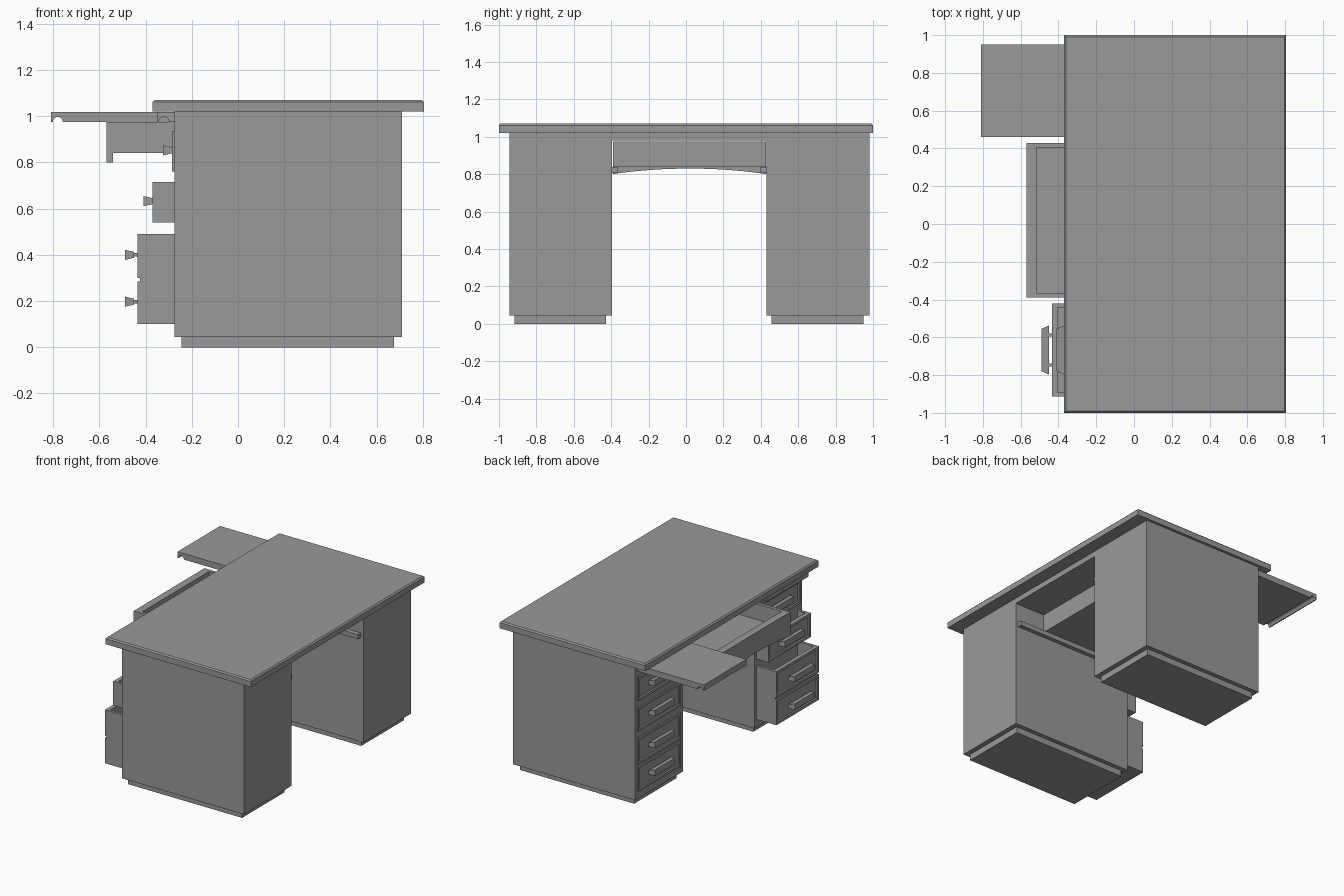
import bpy, bmesh, math

cube = bpy.data.objects.get("Cube")
if cube:
    bpy.data.objects.remove(cube, do_unlink=True)

grey = bpy.data.materials.new("desk_grey")
grey.use_nodes = True
COLOUR = (0.32, 0.32, 0.32, 1)
grey.diffuse_color = COLOUR
grey.node_tree.nodes["Principled BSDF"].inputs["Base Color"].default_value = COLOUR


def finish(name, bm):
    bmesh.ops.recalc_face_normals(bm, faces=bm.faces[:])
    mesh = bpy.data.meshes.new(name)
    bm.to_mesh(mesh)
    bm.free()
    mesh.materials.append(grey)
    obj = bpy.data.objects.new(name, mesh)
    bpy.context.collection.objects.link(obj)
    return obj


def box_mesh(x, y, z):
    bm = bmesh.new()
    bmesh.ops.create_cube(bm, size=1)
    for v in bm.verts:
        v.co = [r[0] if c < 0 else r[1] for c, r in zip(v.co, (x, y, z))]
    bm.normal_update()
    return bm


def box(name, x, y, z):
    return finish(name, box_mesh(x, y, z))


def side(bm, axis, sign):
    return max(bm.faces, key=lambda f: f.calc_center_median()[axis] * sign)


def prism(name, points, axis, start, end):
    """Extrude a 2D outline along x (axis 0) or y (axis 1)."""
    bm = bmesh.new()
    place = (lambda a, b: (start, a, b)) if axis == 0 else (lambda a, b: (a, start, b))
    face = bm.faces.new([bm.verts.new(place(a, b)) for a, b in points])
    grown = bmesh.ops.extrude_face_region(bm, geom=[face])["geom"]
    for v in grown:
        if isinstance(v, bmesh.types.BMVert):
            v.co[axis] = end
    return finish(name, bm)


def tray(name, x, y, z, wall):
    """Open-topped drawer box."""
    bm = box_mesh(x, y, z)
    top = side(bm, 2, 1)
    bmesh.ops.inset_region(bm, faces=[top], thickness=wall)
    inner = bmesh.ops.extrude_discrete_faces(bm, faces=[top])["faces"][0]
    for v in inner.verts:
        v.co.z = z[0] + 0.02
    return finish(name, bm)


def panel_front(name, x, y, z):
    """Drawer front with a sunken panel on its -x face."""
    bm = box_mesh(x, y, z)
    front = side(bm, 0, -1)
    bmesh.ops.inset_region(bm, faces=[front], thickness=0.025)
    bmesh.ops.inset_region(bm, faces=[front], thickness=0.008, depth=-0.007)
    return finish(name, bm)


def handle(name, x, y, z):
    """Bar pull, taller but shorter in length towards its outer face."""
    bm = box_mesh((x - 0.04, x), (y - 0.13, y + 0.13), (z - 0.013, z + 0.013))
    for v in side(bm, 0, -1).verts:
        v.co.y = y + math.copysign(0.112, v.co.y - y)
        v.co.z = z + math.copysign(0.022, v.co.z - z)
    finish(name, bm)
    for s in (-1, 1):
        box(name + "_post", (x - 0.005, x + 0.025), (y + s * 0.08 - 0.008, y + s * 0.08 + 0.008),
            (z - 0.008, z + 0.008))


# Tabletop with a small chamfer round its upper edge
bm = box_mesh((-0.37, 0.805), (-1, 1), (1.02, 1.07))
bmesh.ops.bevel(bm, geom=list(side(bm, 2, 1).edges), offset=0.009, segments=1, affect="EDGES")
finish("tabletop", bm)

# Two pedestals joined by the panel under the top
RIGHT, LEFT = (-0.945, -0.395), (0.43, 0.98)
prism("carcass", [(RIGHT[0], 0.045), (RIGHT[1], 0.045), (RIGHT[1], 0.98), (LEFT[0], 0.98),
                  (LEFT[0], 0.045), (LEFT[1], 0.045), (LEFT[1], 1.02), (RIGHT[0], 1.02)],
      0, -0.275, 0.71)
for label, (a, b) in (("right", RIGHT), ("left", LEFT)):
    box(label + "_plinth", (-0.245, 0.675), (a + 0.028, b - 0.032), (0, 0.045))

# Drawer fronts, some of them pulled out
ROWS = [(0.10, 0.285), (0.30, 0.49), (0.54, 0.715), (0.76, 0.935)]
PULL = {"right": [-0.435, -0.435, -0.37, -0.285], "left": [-0.285] * 4}
for label, (a, b) in (("right", RIGHT), ("left", LEFT)):
    ys = (a + 0.033, b - 0.027)
    for i, (z, x) in enumerate(zip(ROWS, PULL[label])):
        name = f"{label}_drawer_{i + 1}"
        panel_front(name + "_front", (x, x + 0.012), ys, z)
        gap = 0.015 if x < -0.4 else 0
        handle(name + "_handle", x - gap, sum(ys) / 2, sum(z) / 2 + 0.005)
drawer_y = (RIGHT[0] + 0.033, RIGHT[1] - 0.027)
tray("right_deep_drawer_box", (-0.424, -0.255), drawer_y, (0.10, 0.49), 0.027)
tray("right_middle_drawer_box", (-0.359, -0.255), drawer_y, (0.54, 0.715), 0.027)

# Centre drawer with an arched front, sliding on two runners
KNEE = (-0.39, 0.428)
tray("centre_drawer_box", (-0.54, 0.47), KNEE, (0.84, 0.975), 0.034)
N = 16
arch = []
for i in range(N + 1):
    t = i / N
    y = KNEE[0] + 0.03 + t * (KNEE[1] - KNEE[0] - 0.06)
    arch.append((y, 0.805 + 0.025 * (1 - (2 * t - 1) ** 2)))
prism("centre_drawer_front",
      [(KNEE[0], 0.975), (KNEE[0], 0.8)] + arch + [(KNEE[1], 0.8), (KNEE[1], 0.975)],
      0, -0.57, -0.54)
box("right_runner", (-0.27, 0.69), (-0.396, -0.365), (0.805, 0.839))
box("left_runner", (-0.27, 0.69), (0.397, 0.431), (0.805, 0.839))


# Sliding boards with a finger groove under the outer end
def slide_board(name, x, y):
    groove = [(x + 0.03 - 0.022 * math.cos(a), 0.975 + 0.022 * math.sin(a))
              for a in (math.pi * i / 10 for i in range(11))]
    prism(name, [(x, 1.019), (x, 0.975)] + groove + [(-0.26, 0.975), (-0.26, 1.019)], 1, *y)


slide_board("left_slide_board", -0.81, (0.46, 0.95))
slide_board("right_slide_board", -0.35, (-0.912, -0.422))
